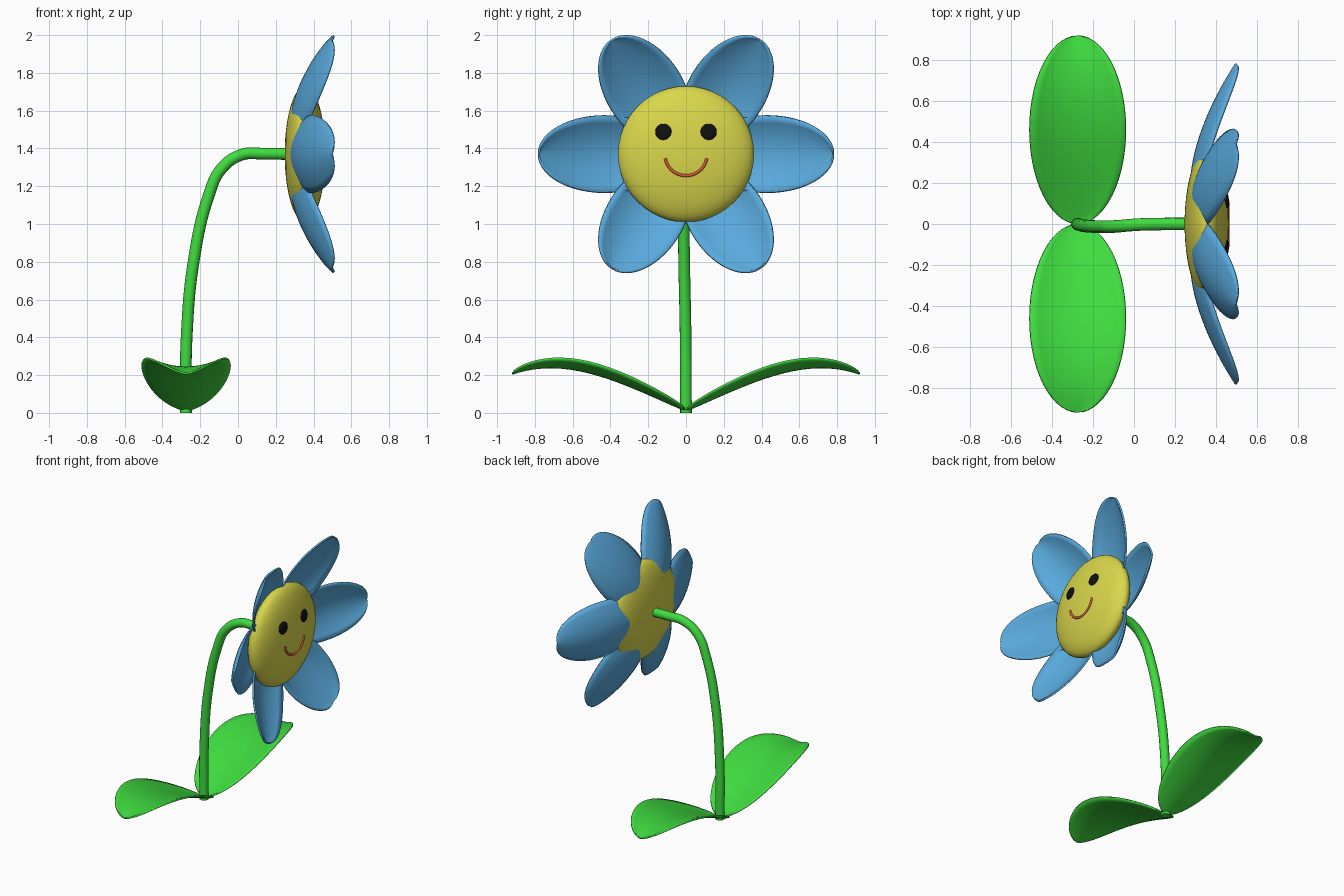
import bpy, bmesh, math
from mathutils import Vector

if "Cube" in bpy.data.objects:
    bpy.data.objects.remove(bpy.data.objects["Cube"])

HEAD = Vector((0.355, 0, 1.37))      # centre of the flower head
RX, RR = 0.108, 0.36                 # head half depth and radius


def material(name, rgb):
    m = bpy.data.materials.new(name)
    m.diffuse_color = (*rgb, 1)
    m.use_nodes = True
    m.node_tree.nodes["Principled BSDF"].inputs["Base Color"].default_value = m.diffuse_color
    return m


GREEN = material("green", (0.05, 0.72, 0.05))
BLUE = material("blue", (0.10, 0.40, 0.72))
YELLOW = material("yellow", (0.70, 0.68, 0.07))
BLACK = material("black", (0.005, 0.005, 0.005))
RED = material("red", (0.65, 0.10, 0.04))


def add_mesh(name, bm, mat):
    bmesh.ops.recalc_face_normals(bm, faces=bm.faces)
    for f in bm.faces:
        f.smooth = True
    me = bpy.data.meshes.new(name)
    bm.to_mesh(me)
    bm.free()
    me.materials.append(mat)
    ob = bpy.data.objects.new(name, me)
    bpy.context.collection.objects.link(ob)
    return ob


def blade(name, mat, start, end, width, cup, height, place, thick):
    """Cupped oval blade; place(r, p, h) maps length, side and height to 3D."""
    bm = bmesh.new()
    n, k = 28, 12
    rows = []
    for i in range(n + 1):
        a = math.pi * i / n
        r = start + (end - start) * (1 - math.cos(a)) / 2
        w = math.sin(a)
        rows.append([bm.verts.new(place(r, width * w * s, height(r) + cup * w * s * s))
                     for s in (2 * j / k - 1 for j in range(k + 1))])
    for u, v in zip(rows, rows[1:]):
        for j in range(k):
            bm.faces.new((u[j], u[j + 1], v[j + 1], v[j]))
    bmesh.ops.remove_doubles(bm, verts=bm.verts, dist=1e-5)
    ob = add_mesh(name, bm, mat)
    sol = ob.modifiers.new("thickness", 'SOLIDIFY')
    sol.thickness, sol.offset = thick, 0
    return ob


def tube(name, mat, points, radius):
    """Round tube along a smooth path."""
    cu = bpy.data.curves.new(name, 'CURVE')
    cu.dimensions = '3D'
    cu.bevel_depth, cu.bevel_resolution = radius, 5
    cu.use_fill_caps = True
    cu.resolution_u = 8
    sp = cu.splines.new('BEZIER')
    sp.bezier_points.add(len(points) - 1)
    for bp, co in zip(sp.bezier_points, points):
        bp.co = co
        bp.handle_left_type = bp.handle_right_type = 'AUTO'
    cu.materials.append(mat)
    ob = bpy.data.objects.new(name, cu)
    bpy.context.collection.objects.link(ob)
    return ob


def face_point(y, z):
    """Point on the front of the head, y and z from its centre."""
    return HEAD + Vector((RX * math.sqrt(1 - (y * y + z * z) / RR ** 2), y, z))


def ellipsoid(name, mat, centre, size, axis=Vector((1, 0, 0))):
    bm = bmesh.new()
    bmesh.ops.create_uvsphere(bm, u_segments=48, v_segments=24, radius=1)
    # flat along local z
    bmesh.ops.scale(bm, verts=bm.verts, vec=(size[1], size[1], size[0]))
    ob = add_mesh(name, bm, mat)
    ob.rotation_euler = axis.to_track_quat('Z', 'Y').to_euler()
    ob.location = centre
    return ob


# Stem
tube("stem", GREEN, [(-0.275, 0, 0), (-0.272, -0.002, 0.4), (-0.232, -0.01, 0.82),
                     (-0.155, -0.013, 1.15), (-0.09, -0.012, 1.29), (0.02, -0.003, 1.367),
                     (0.14, 0, 1.372), (0.28, 0, 1.37)], 0.031)

# Leaves, one on each side of the stem
for side, label in ((-1, "front"), (1, "back")):
    blade(label + "_leaf", GREEN, 0, 0.92, 0.235, 0.055,
          lambda y: 0.012 + y * (0.433 - 0.244 * (y - 0.3) - 0.418 * (y - 0.3) * (y - 0.65)),
          lambda r, p, h: (-0.275 + p, side * r, h), 0.01)

# Petals
for i, (deg, length) in enumerate([(0, 0.78), (57, 0.72), (123, 0.72),
                                   (180, 0.78), (237, 0.72), (303, 0.72)]):
    c, s = math.cos(math.radians(deg)), math.sin(math.radians(deg))
    blade(f"petal_{i + 1}", BLUE, 0.08, length, 0.203, 0.07,
          lambda r: 0.28 + 0.218 * (max(r * 0.78 / length - 0.2, 0) / 0.58) ** 1.7,
          lambda r, p, h: (h, r * c - p * s, HEAD.z + r * s + p * c), 0.012)

# Head
ellipsoid("head", YELLOW, HEAD, (RX, RR))

# Eyes
for y, label in ((-0.12, "left"), (0.12, "right")):
    z = 0.118
    normal = Vector((math.sqrt(1 - (y * y + z * z) / RR ** 2) / RX, y / RR ** 2, z / RR ** 2))
    ellipsoid(label + "_eye", BLACK, face_point(y, z), (0.012, 0.043), normal)

# Smile
arc = [math.radians(190 + 160 * i / 12) for i in range(13)]
tube("smile", RED, [face_point(0.112 * math.cos(a), -0.002 + 0.112 * math.sin(a)) for a in arc], 0.008)
